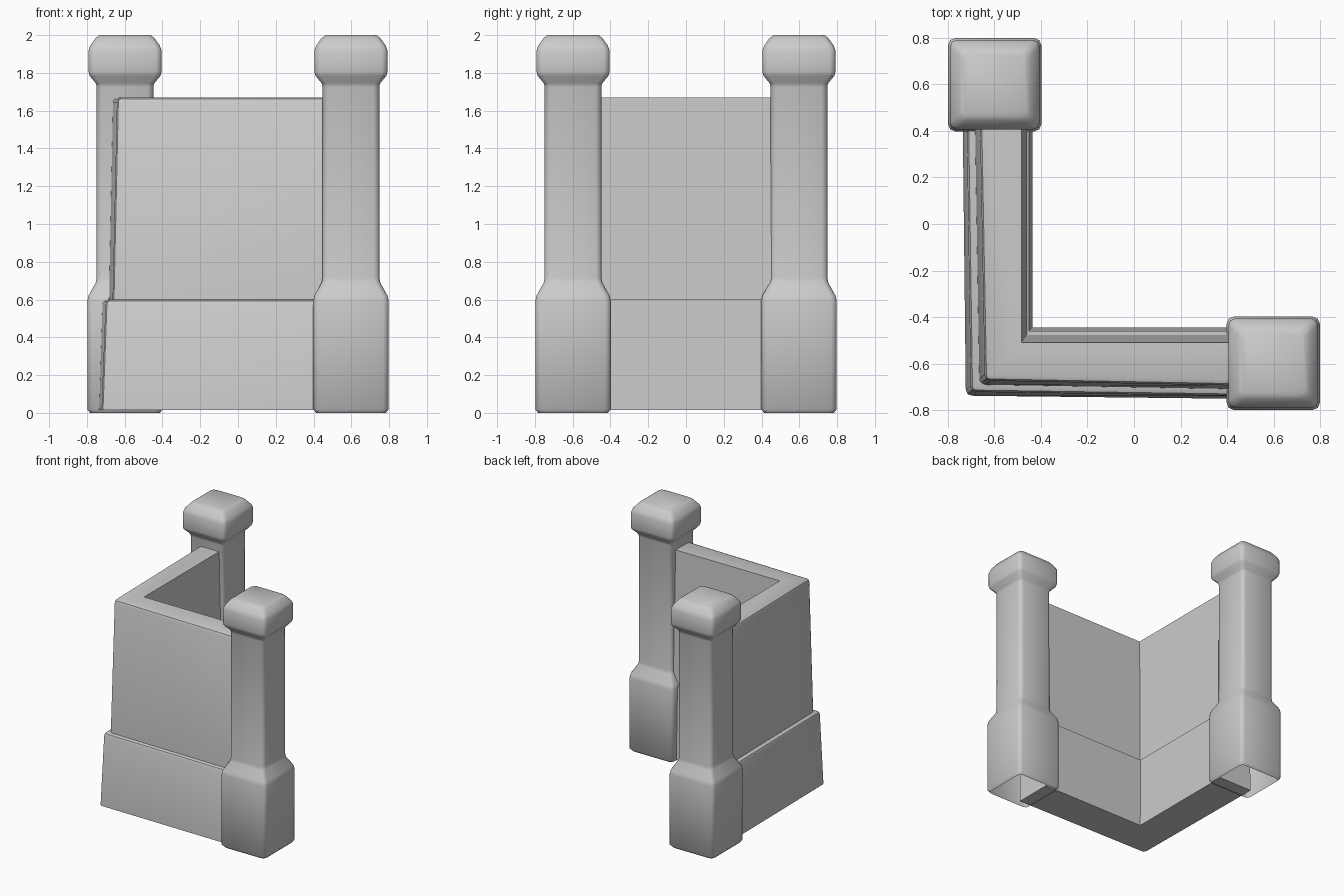
import bpy, bmesh
from math import pi, cos, sin, radians

if "Cube" in bpy.data.objects:
    bpy.data.objects.remove(bpy.data.objects["Cube"])


def finish(name, bm, angle):
    bmesh.ops.recalc_face_normals(bm, faces=bm.faces)
    me = bpy.data.meshes.new(name)
    bm.to_mesh(me)
    bm.free()
    ob = bpy.data.objects.new(name, me)
    bpy.context.collection.objects.link(ob)
    bpy.ops.object.select_all(action='DESELECT')
    ob.select_set(True)
    bpy.context.view_layer.objects.active = ob
    bpy.ops.object.shade_smooth_by_angle(angle=radians(angle))
    return ob


def rounded_square(h, r):
    pts = []
    for i, (sx, sy) in enumerate(((1, 1), (-1, 1), (-1, -1), (1, -1))):
        for k in range(3):
            a = i * pi / 2 + k * pi / 4
            pts.append((sx * (h - r) + r * cos(a), sy * (h - r) + r * sin(a)))
    return pts


# Square posts: wide base, slim shaft, chamfered head, open underside
POST = [(0.0, 0.185), (0.02, 0.2), (0.59, 0.2), (0.62, 0.194), (0.69, 0.155),
        (0.715, 0.151), (1.725, 0.15), (1.745, 0.155), (1.785, 0.188),
        (1.805, 0.193), (1.92, 0.193), (1.945, 0.184), (1.985, 0.155), (2.0, 0.135)]


def post(name, cx, cy):
    bm = bmesh.new()
    rings = []
    for z, h in POST:
        rings.append([bm.verts.new((cx + x, cy + y, z)) for x, y in rounded_square(h, 0.03)])
    for a, b in zip(rings, rings[1:]):
        for i in range(12):
            j = (i + 1) % 12
            bm.faces.new((a[i], a[j], b[j], b[i]))
    bm.faces.new(rings[-1])
    return finish(name, bm, 50)


post("right_post", 0.598, -0.598)
post("left_post", -0.598, 0.598)


# L-shaped walls: outer corner, outer arm flare, inner corner per level
def wall(name, z0, low, z1, high, end=0.5):
    bm = bmesh.new()
    rings = []
    for z, (ox, oy, flare, ix, iy) in ((z0, low), (z1, high)):
        pts = [(ox, oy), (end, oy - flare), (end, iy), (ix, iy), (ix, end), (ox - flare, end)]
        rings.append([bm.verts.new((x, y, z)) for x, y in pts])
    lo, hi = rings
    for i in range(6):
        j = (i + 1) % 6
        bm.faces.new((lo[i], lo[j], hi[j], hi[i]))
    bm.faces.new(hi)
    bm.faces.new(lo[::-1])
    # soften the outer corner and outer top edges
    pairs = ((lo[0], hi[0]), (hi[0], hi[1]), (hi[5], hi[0]))
    edges = [bm.edges.get(p) for p in pairs]
    bmesh.ops.bevel(bm, geom=edges, offset=0.025, segments=2, profile=0.5, affect='EDGES')
    return finish(name, bm, 35)


wall("lower_wall", 0.015, (-0.722, -0.737, 0.014, -0.435, -0.445),
     0.60, (-0.70, -0.72, 0.018, -0.45, -0.46))
wall("upper_wall", 0.58, (-0.664, -0.69, 0.02, -0.46, -0.475),
     1.67, (-0.64, -0.672, 0.022, -0.482, -0.508))
